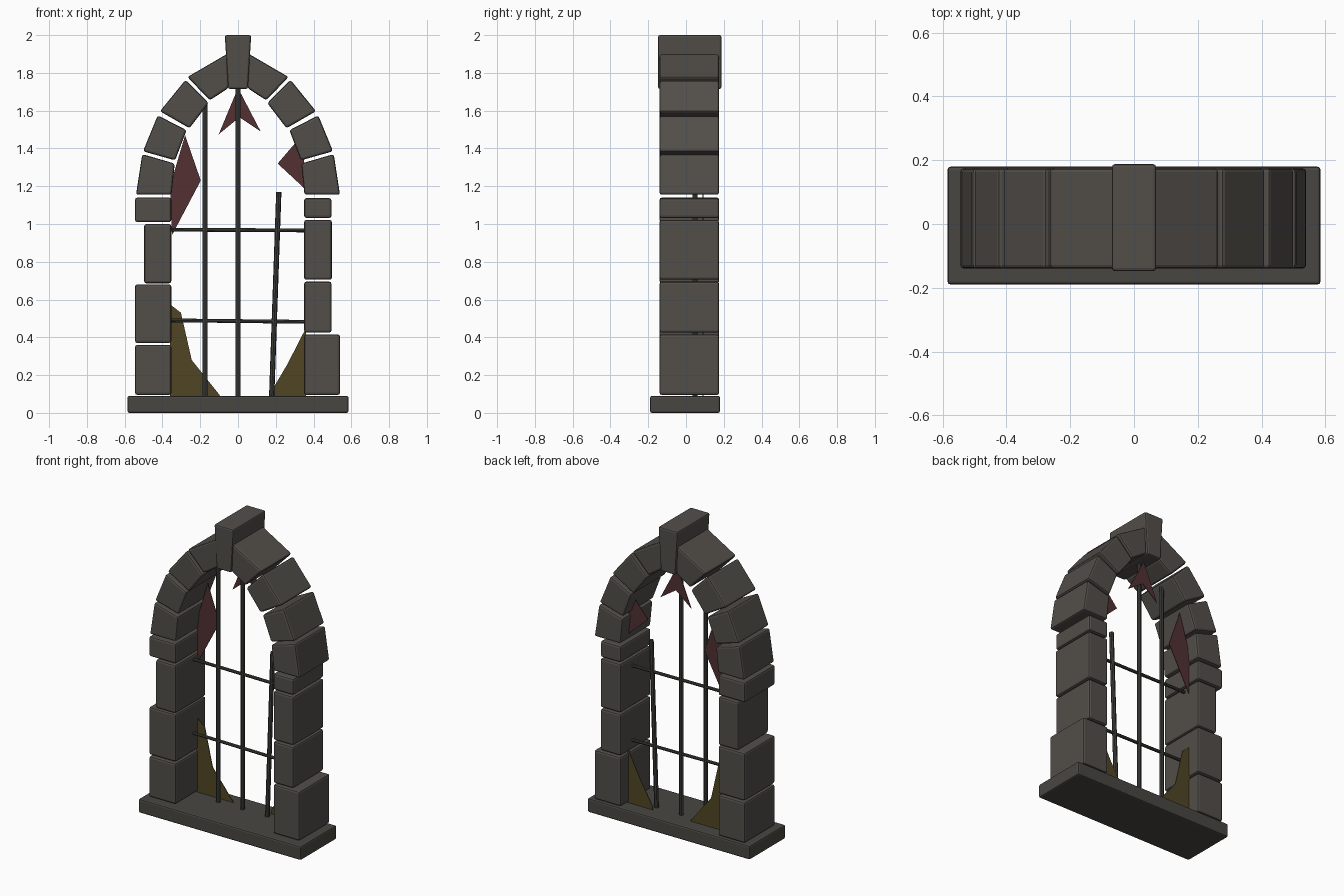
import bpy, bmesh
from mathutils import Vector

if "Cube" in bpy.data.objects:
    bpy.data.objects.remove(bpy.data.objects["Cube"])


def material(name, r, g, b):
    m = bpy.data.materials.new(name)
    m.use_nodes = True
    m.diffuse_color = (r, g, b, 1)
    m.node_tree.nodes["Principled BSDF"].inputs["Base Color"].default_value = (r, g, b, 1)
    return m


STONE = material("grey stone", .085, .077, .068)
SILL = material("dark sill stone", .066, .062, .054)
IRON = material("iron", .05, .05, .045)
RED = material("red glass", .085, .03, .032)
OLIVE = material("olive glass", .08, .06, .018)


def slab(name, outline, front, back, mat, bevel=0.0):
    """Extrude an outline in x and z from front to back."""
    bm = bmesh.new()
    face = bm.faces.new([bm.verts.new((x, front, z)) for x, z in outline])
    ext = bmesh.ops.extrude_face_region(bm, geom=[face])
    moved = [v for v in ext["geom"] if isinstance(v, bmesh.types.BMVert)]
    bmesh.ops.translate(bm, verts=moved, vec=(0, back - front, 0))
    bmesh.ops.recalc_face_normals(bm, faces=bm.faces)
    mesh = bpy.data.meshes.new(name)
    bm.to_mesh(mesh)
    bm.free()
    mesh.materials.append(mat)
    obj = bpy.data.objects.new(name, mesh)
    bpy.context.collection.objects.link(obj)
    if bevel:
        mod = obj.modifiers.new("worn edges", "BEVEL")
        mod.width = bevel
        mod.segments = 2
    return obj


def box(x0, x1, z0, z1):
    return [(x0, z0), (x1, z0), (x1, z1), (x0, z1)]


def bar(name, start, end, radius):
    a, b = Vector(start), Vector(end)
    bpy.ops.mesh.primitive_cylinder_add(vertices=8, radius=radius, depth=(b - a).length,
                                        location=(a + b) / 2)
    obj = bpy.context.object
    obj.name = name
    obj.rotation_euler = (b - a).to_track_quat("Z", "Y").to_euler()
    obj.data.materials.append(IRON)


FRONT, BACK = -.14, .175

# Sill
slab("sill", box(-.585, .585, 0, .09), -.19, .18, SILL, .01)

# Pillar blocks: outer edge, bottom, top
right_pillar = [(-.545, .095, .36), (-.545, .37, .68), (-.497, .686, 1.0), (-.545, 1.01, 1.14)]
left_pillar = [(.54, .095, .415), (.495, .425, .695), (.497, .705, 1.022), (.495, 1.032, 1.137)]
for side, inner, blocks in (("right", -.353, right_pillar), ("left", .35, left_pillar)):
    for i, (outer, low, high) in enumerate(blocks):
        slab(f"{side}_pillar_block_{i + 1}",
             box(min(inner, outer), max(inner, outer), low, high), FRONT, BACK, STONE, .012)

# Arch blocks, mirrored to both sides
arch = [
    [(.54, 1.155), (.507, 1.37), (.335, 1.32), (.352, 1.155)],
    [(.503, 1.385), (.425, 1.575), (.272, 1.497), (.333, 1.337)],
    [(.413, 1.597), (.278, 1.763), (.155, 1.64), (.257, 1.507)],
    [(.268, 1.778), (.05, 1.905), (.05, 1.72), (.149, 1.655)],
]
for side, s in (("left", 1), ("right", -1)):
    for i, outline in enumerate(arch):
        slab(f"{side}_arch_block_{i + 1}", [(s * x, z) for x, z in outline],
             FRONT, BACK, STONE, .012)

# Keystone
slab("keystone", [(-.07, 2), (.07, 2), (.052, 1.715), (-.052, 1.715)], -.148, .188, STONE, .01)

# Iron bars
DEPTH = .048
bar("centre_bar", (0, DEPTH, .08), (0, DEPTH, 1.74), .014)
bar("right_bar", (-.175, DEPTH, .08), (-.175, DEPTH, 1.64), .014)
bar("broken_left_bar", (.178, DEPTH, .08), (.216, DEPTH, 1.17), .014)
bar("lower_cross_bar", (-.37, DEPTH, .49), (.37, DEPTH, .482), .01)
bar("upper_cross_bar", (-.37, DEPTH, .97), (.37, DEPTH, .966), .01)

# Broken glass shards
shards = [
    ("right_red_shard", RED, [(-.28, 1.47), (-.197, 1.23), (-.35, .94), (-.36, 1.2)]),
    ("centre_red_shard", RED, [(0, 1.72), (.12, 1.49), (.008, 1.565), (-.102, 1.475)]),
    ("left_red_shard", RED, [(.3, 1.425), (.21, 1.32), (.35, 1.19), (.35, 1.35)]),
    ("right_olive_shard", OLIVE, [(-.36, .575), (-.302, .53), (-.245, .28), (-.09, .085), (-.36, .085)]),
    ("left_olive_shard", OLIVE, [(.36, .45), (.26, .255), (.18, .12), (.175, .085), (.36, .085)]),
]
for name, mat, outline in shards:
    slab(name, outline, .088, .092, mat)
